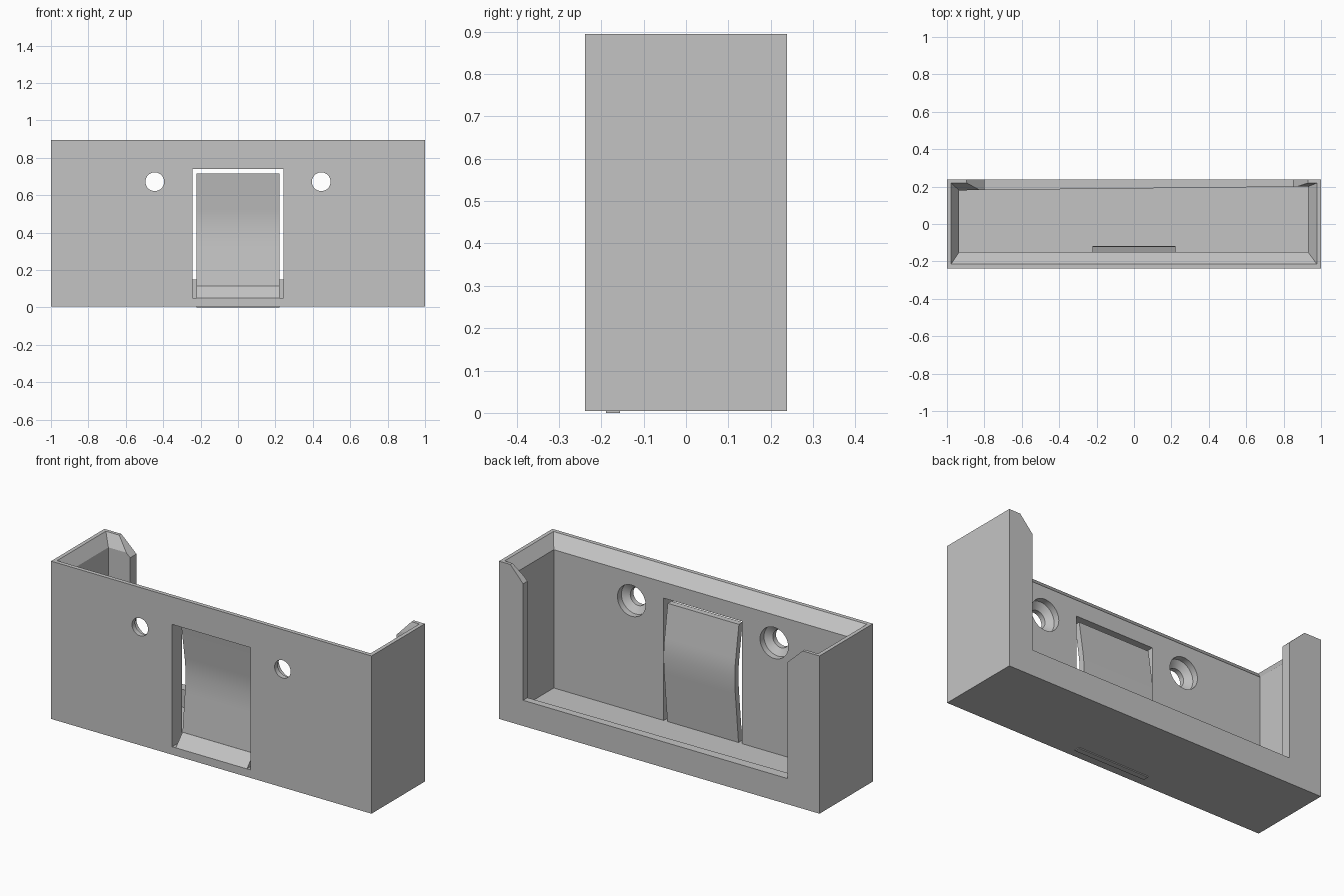
import bpy, bmesh, math

cube = bpy.data.objects.get("Cube")
if cube:
    bpy.data.objects.remove(cube, do_unlink=True)

grey = bpy.data.materials.new("plain_grey")
grey.use_nodes = True
colour = (0.55, 0.55, 0.55, 1)
grey.diffuse_color = colour
grey.node_tree.nodes["Principled BSDF"].inputs["Base Color"].default_value = colour

BASE, TOP = 0.005, 0.895
FRONT, BACK, INNER = -0.238, 0.238, -0.15


def loft(name, rings):
    """Closed solid through rings that have equal point counts."""
    bm = bmesh.new()
    loops = [[bm.verts.new(p) for p in ring] for ring in rings]
    n = len(loops[0])
    for a, b in zip(loops, loops[1:]):
        for i in range(n):
            j = (i + 1) % n
            bm.faces.new((a[i], a[j], b[j], b[i]))
    bm.faces.new(loops[0][::-1])
    bm.faces.new(loops[-1])
    bmesh.ops.recalc_face_normals(bm, faces=bm.faces)
    mesh = bpy.data.meshes.new(name)
    bm.to_mesh(mesh)
    bm.free()
    mesh.materials.append(grey)
    ob = bpy.data.objects.new(name, mesh)
    bpy.context.collection.objects.link(ob)
    return ob


def box(name, x0, x1, y0, y1, z0, z1):
    return loft(name, [[(x0, y0, z), (x1, y0, z), (x1, y1, z), (x0, y1, z)] for z in (z0, z1)])


def cut(target, cutter):
    bpy.context.view_layer.objects.active = target
    cutter.hide_render = True
    mod = target.modifiers.new("cut", 'BOOLEAN')
    mod.operation, mod.solver, mod.object = 'DIFFERENCE', 'EXACT', cutter
    bpy.ops.object.modifier_apply(modifier=mod.name)
    bpy.data.objects.remove(cutter, do_unlink=True)


def smooth(ob, degrees):
    bpy.ops.object.select_all(action='DESELECT')
    ob.select_set(True)
    bpy.context.view_layer.objects.active = ob
    bpy.ops.object.shade_smooth_by_angle(angle=math.radians(degrees))


# Outer shell with a cavity that flares out at the rim
body = box("holder_body", -1, 1, FRONT, BACK, BASE, TOP)
inside = [(-0.935, INNER), (0.93, INNER), (0.93, 0.2), (-0.935, 0.18)]
rim = [(-0.978, -0.215), (0.978, -0.215), (0.978, 0.219), (-0.978, 0.219)]
levels = [(inside, 0.05), (inside, 0.83), (rim, TOP), (rim, 1)]
cut(body, loft("cavity", [[(x, y, z) for x, y in ring] for ring, z in levels]))

# Back opening with chamfered upper corners
outline = [(-0.8, 0.15), (0.85, 0.15), (0.85, 0.807), (0.93, TOP), (0.93, 1),
           (-0.895, 1), (-0.895, TOP), (-0.8, 0.807)]
cut(body, loft("back_opening", [[(x, y, z) for x, z in outline] for y in (0.12, 0.3)]))

# Window around the spring tab
cut(body, box("window", -0.244, 0.244, -0.3, -0.1, 0.05, 0.74))

# Screw holes, recessed from the inside
steps = [(-0.3, 0.05), (-0.21, 0.05), (-0.185, 0.088), (-0.1, 0.088)]
turns = [math.tau * i / 40 for i in range(40)]
for side in (-1, 1):
    cut(body, loft("screw_hole", [[(side * 0.445 + r * math.cos(a), y, 0.672 + r * math.sin(a))
                                   for a in turns] for y, r in steps]))
smooth(body, 25)

# Spring tab: two straight runs joined by a soft bend
HEIGHT, BEND, SOFT = 0.715, 0.43, 0.1


def tab_y(z):
    d = abs(z - BEND)
    fall = d * d / (2 * SOFT) if d < SOFT else d - SOFT / 2
    return -0.118 - fall * (0.1 if z < BEND else 0.155)


heights = [0, BEND - SOFT] + [BEND - SOFT + SOFT * i / 6 for i in range(1, 13)] + [HEIGHT]
inner = [(tab_y(z), z) for z in heights]
outer = [(y - 0.033, z) for y, z in reversed(inner)]
profile = inner + outer
tab = loft("spring_tab", [[(x, y, z) for y, z in profile] for x in (-0.222, 0.222)])
smooth(tab, 20)

# Sloped foot in front of the tab
foot = [(FRONT, 0.05), (-0.178, 0.115), (-0.165, 0.115), (-0.165, 0.03), (FRONT + 0.01, 0.03)]
loft("tab_foot", [[(x, y, z) for y, z in foot] for x in (-0.222, 0.222)])
